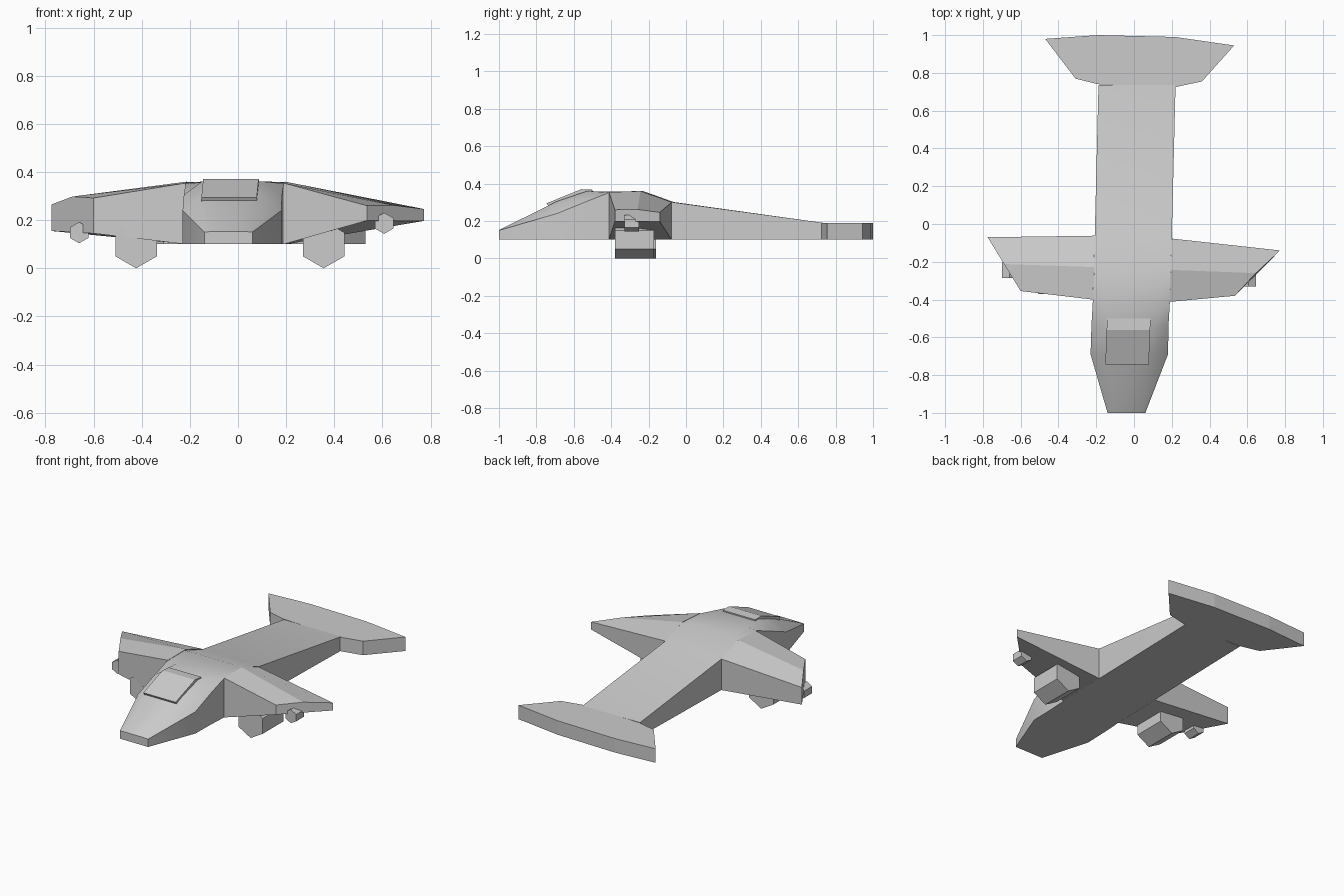
import bpy, bmesh, math


def loft(name, sections, smooth=False):
    """Skin a closed solid through rings with equal point counts."""
    bm = bmesh.new()
    rings = [[bm.verts.new(p) for p in s] for s in sections]
    n = len(rings[0])
    for a, b in zip(rings, rings[1:]):
        for i in range(n):
            j = (i + 1) % n
            bm.faces.new((a[i], a[j], b[j], b[i]))
    bm.faces.new(rings[0])
    bm.faces.new(rings[-1])
    bmesh.ops.recalc_face_normals(bm, faces=bm.faces)
    me = bpy.data.meshes.new(name)
    bm.to_mesh(me)
    bm.free()
    ob = bpy.data.objects.new(name, me)
    bpy.context.collection.objects.link(ob)
    if smooth:
        bpy.ops.object.select_all(action='DESELECT')
        ob.select_set(True)
        bpy.context.view_layer.objects.active = ob
        bpy.ops.object.shade_smooth_by_angle(angle=math.radians(30))
    return ob


# Fuselage: y, left x, right x, shoulder z, roof inset, roof z
stations = [
    (-1.00, -0.14, 0.06, 0.15, 0.02, 0.152),
    (-0.69, -0.23, 0.18, 0.24, 0.085, 0.305),
    (-0.53, -0.225, 0.183, 0.305, 0.075, 0.36),
    (-0.41, -0.218, 0.19, 0.352, 0.07, 0.357),
    (-0.24, -0.212, 0.195, 0.358, 0.07, 0.36),
    (-0.07, -0.208, 0.20, 0.30, 0.07, 0.302),
    (0.735, -0.188, 0.22, 0.19, 0.07, 0.19),
]
loft("fuselage", [[(l, y, 0.1), (l, y, s), (l + d, y, t),
                   (r - d, y, t), (r, y, s), (r, y, 0.1)]
                  for y, l, r, s, d, t in stations], smooth=True)

# Raised cockpit canopy
profile = [(-0.745, 0.295), (-0.56, 0.37), (-0.50, 0.367), (-0.50, 0.31), (-0.72, 0.25)]
loft("canopy", [[(x + 0.04 * (y + 0.745), y, z) for y, z in profile]
                for x in (-0.152, 0.078)])

# Tail plane slab
tail = [(-0.47, 0.98), (-0.19, 1.0), (0.22, 0.99), (0.53, 0.945),
        (0.36, 0.755), (0.22, 0.725), (-0.19, 0.74), (-0.31, 0.77)]
loft("tail_plane", [[(x, y, z) for x, y in tail] for z in (0.1, 0.19)])

# Wings: front top, ridge, back top, back bottom, front bottom at root and tip
loft("left_wing", [
    [(-0.218, -0.40, 0.354), (-0.212, -0.228, 0.36), (-0.208, -0.062, 0.30),
     (-0.208, -0.062, 0.10), (-0.218, -0.40, 0.10)],
    [(-0.60, -0.355, 0.292), (-0.688, -0.212, 0.298), (-0.775, -0.07, 0.265),
     (-0.775, -0.07, 0.155), (-0.60, -0.355, 0.145)]])
loft("right_wing", [
    [(0.19, -0.412, 0.354), (0.195, -0.243, 0.36), (0.20, -0.077, 0.30),
     (0.20, -0.077, 0.10), (0.19, -0.412, 0.10)],
    [(0.535, -0.38, 0.26), (0.645, -0.26, 0.262), (0.773, -0.14, 0.246),
     (0.773, -0.14, 0.197), (0.535, -0.38, 0.198)]])


# Hexagonal engines and wing tip pods
def hex_pod(name, x, z, r, y0, y1):
    ang = [math.radians(30 + 60 * k) for k in range(6)]
    loft(name, [[(x + r * math.cos(a), y, z + r * math.sin(a)) for a in ang]
                for y in (y0, y1)])


hex_pod("left_engine", -0.423, 0.099, 0.099, -0.37, -0.16)
hex_pod("right_engine", 0.356, 0.099, 0.099, -0.38, -0.17)
hex_pod("left_pod", -0.66, 0.148, 0.044, -0.285, -0.20)
hex_pod("right_pod", 0.607, 0.187, 0.044, -0.33, -0.25)
